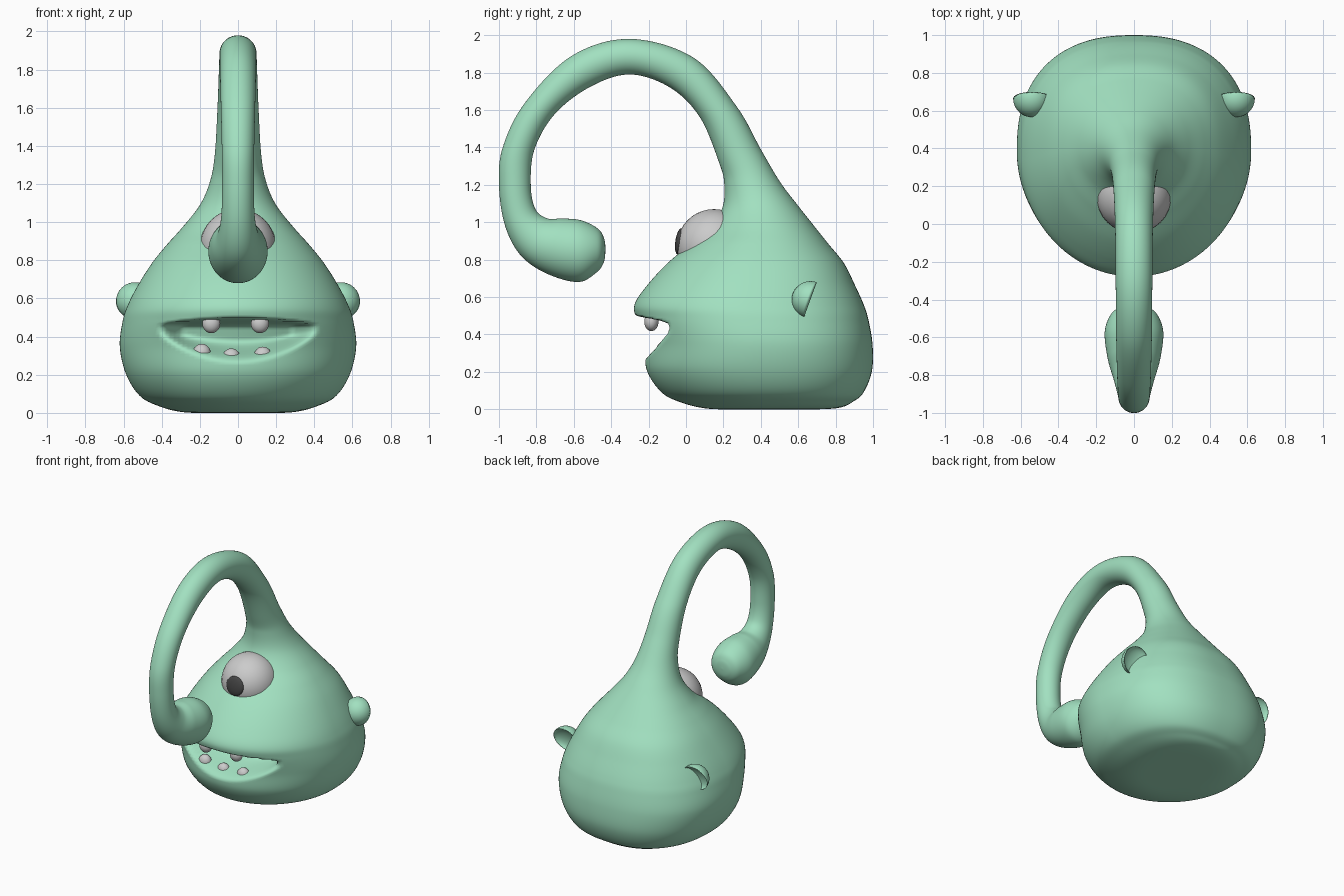
import bpy, bmesh, math
from mathutils import Vector

if "Cube" in bpy.data.objects:
    bpy.data.objects.remove(bpy.data.objects["Cube"])

def material(name, rgb):
    m = bpy.data.materials.new(name)
    m.diffuse_color = (*rgb, 1)
    m.use_nodes = True
    m.node_tree.nodes["Principled BSDF"].inputs["Base Color"].default_value = m.diffuse_color
    return m

GREEN = material("green_skin", (0.36, 0.75, 0.53))
DARK = material("dark_pupil", (0.06, 0.06, 0.06))

def finish(name, bm, mat=None):
    bmesh.ops.recalc_face_normals(bm, faces=bm.faces)
    for f in bm.faces:
        f.smooth = True
    me = bpy.data.meshes.new(name)
    bm.to_mesh(me)
    bm.free()
    ob = bpy.data.objects.new(name, me)
    bpy.context.collection.objects.link(ob)
    if mat:
        me.materials.append(mat)
    return ob

def ellipsoid(name, loc, radii, mat=None, tilt=0, dent=False):
    bm = bmesh.new()
    bmesh.ops.create_uvsphere(bm, u_segments=32, v_segments=20, radius=1)
    for v in bm.verts:
        if dent and v.co.y > 0:      # fold the back half in to make a cup
            v.co.y *= -0.45
        v.co = Vector(a * b for a, b in zip(v.co, radii))
    ob = finish(name, bm, mat)
    ob.location = loc
    ob.rotation_euler.x = tilt
    return ob

def smooth(t):
    t = max(0, min(1, t))
    return t * t * (3 - 2 * t)

# Cross-sections: front point (y, z), back point (y, z), half width
sections = [
    (.40, 0, .40, 0, 0), (.12, .003, .78, .003, .28), (-.05, .045, .90, .045, .44),
    (-.14, .10, .955, .10, .525), (-.21, .21, .995, .21, .59), (-.225, .35, .997, .35, .62),
    (-.265, .48, .975, .48, .605), (-.275, .56, .95, .56, .58), (-.21, .66, .905, .66, .53),
    (-.10, .78, .845, .78, .455), (.02, .88, .765, .88, .375), (.13, .97, .685, .98, .29),
    (.195, 1.08, .59, 1.10, .20), (.205, 1.2, .50, 1.22, .148), (.18, 1.31, .40, 1.39, .122),
    (.075, 1.56, .27, 1.62, .108), (-.085, 1.72, .04, 1.88, .1), (-.3, 1.79, -.3, 1.98, .097),
    (-.51, 1.725, -.61, 1.89, .095), (-.70, 1.58, -.86, 1.64, .09), (-.81, 1.39, -.98, 1.40, .085),
    (-.83, 1.2, -1.0, 1.2, .083), (-.805, 1.07, -.97, .99, .088), (-.74, 1.02, -.89, .83, .108),
    (-.66, 1.02, -.755, .73, .14), (-.56, 1.01, -.58, .68, .155), (-.47, .965, -.48, .73, .12),
    (-.437, .91, -.44, .785, .065), (-.43, .85, -.43, .85, 0)]

def spline(pts, steps):
    out = []
    for i in range(len(pts) - 1):
        p0, p1, p2, p3 = (pts[max(0, min(len(pts) - 1, i + k))] for k in (-1, 0, 1, 2))
        for s in range(steps):
            t = s / steps
            out.append([0.5 * (2 * b + (c - a) * t + (2 * a - 5 * b + 4 * c - d) * t * t
                        + (3 * b - a - 3 * c + d) * t ** 3) for a, b, c, d in zip(p0, p1, p2, p3)])
    return out

def mouth_depth(x, z):
    u = min(1, abs(x) / 0.42)
    top, low = 0.505 - 0.04 * u * u, 0.26 + 0.16 * u * u
    v = (z - low) / (top - low)
    return 0.24 * smooth((1 - u) / 0.35) * smooth(v / 0.5) * smooth((1 - v) / 0.22)

# Body and stalk in one loft, with the mouth pressed into the front
N = 144
bm = bmesh.new()
rings = []
for fy, fz, by, bz, w in spline(sections, 10)[1:]:
    ring = []
    body = smooth((1.2 - fz) / 0.5) if fy > -.29 else 0
    for k in range(N):
        a = 2 * math.pi * k / N
        s, c = math.sin(a), math.cos(a)
        e = 2 / (2 + 0.4 * body) if c < 0 else 1     # boxier at the back
        x = w * math.copysign(abs(s) ** e, s)
        t = 0.5 - 0.5 * math.copysign(abs(c) ** e, c)
        y, z = fy + (by - fy) * t, max(0, fz + (bz - fz) * t)
        if body and c > 0:
            y += mouth_depth(x, z)
        ring.append(bm.verts.new((x, y, z)))
    rings.append(ring)
for r0, r1 in zip(rings, rings[1:]):
    for k in range(N):
        j = (k + 1) % N
        bm.faces.new((r0[k], r0[j], r1[j], r1[k]))
bm.faces.new(rings[0])
bm.faces.new(rings[-1])
finish("body", bm, GREEN)

# Single eye and pupil
ellipsoid("eye", (0, .15, .87), (.2, .2, .2))
ellipsoid("pupil", (0, -.035, .898), (.07, .022, .07), DARK, -0.15)

# Cupped ears
for side, sx in (("right", 1), ("left", -1)):
    ellipsoid("ear_" + side, (sx * .54, .665, .585), (.1, .1, .1), GREEN, -0.35, True)

# Teeth
for i, x in enumerate((-.14, .115)):
    ellipsoid(f"upper_tooth_{i + 1}", (x, -.185, .468), (.047, .038, .05))
for i, (x, z) in enumerate(((-.19, .312), (-.035, .288), (.13, .297))):
    ellipsoid(f"lower_tooth_{i + 1}", (x, -.12, z), (.047, .04, .05))
